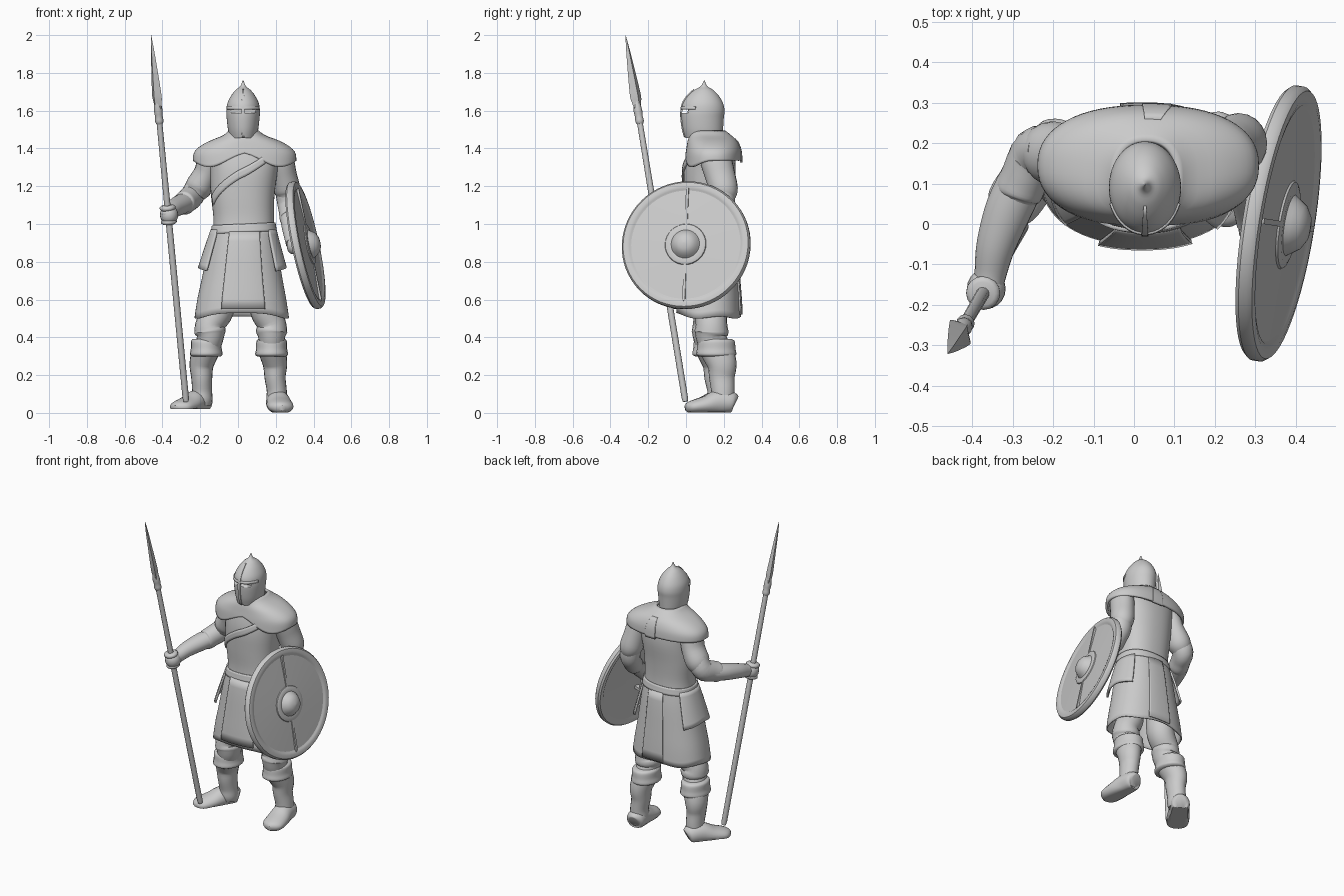
import bpy, bmesh, math
from math import sin, cos, pi, radians
from mathutils import Vector, Matrix

if "Cube" in bpy.data.objects:
    bpy.data.objects.remove(bpy.data.objects["Cube"])


def smooth(rows, k=4):
    """Catmull-Rom resample of rows of numbers."""
    out = []
    for i in range(len(rows) - 1):
        p0, p1, p2, p3 = (rows[min(max(j, 0), len(rows) - 1)] for j in range(i - 1, i + 3))
        for s in range(k):
            t = s / k
            out.append(tuple(.5 * (2*b + (c-a)*t + (2*a-5*b+4*c-d)*t*t + (3*b-a-3*c+d)*t**3)
                             for a, b, c, d in zip(p0, p1, p2, p3)))
    return out + [tuple(rows[-1])]


def finish(name, bm, angle=40, thick=0):
    bmesh.ops.recalc_face_normals(bm, faces=bm.faces[:])
    me = bpy.data.meshes.new(name)
    bm.to_mesh(me)
    bm.free()
    ob = bpy.data.objects.new(name, me)
    bpy.context.collection.objects.link(ob)
    bpy.ops.object.select_all(action='DESELECT')
    ob.select_set(True)
    bpy.context.view_layer.objects.active = ob
    bpy.ops.object.shade_smooth_by_angle(angle=radians(angle))
    if thick:
        m = ob.modifiers.new("thickness", 'SOLIDIFY')
        m.thickness, m.offset = thick, 0
    return ob


def skin(name, rings, closed=True, caps=True, thick=0, angle=40):
    bm = bmesh.new()
    vs = [[bm.verts.new(p) for p in r] for r in rings]
    n = len(vs[0])
    for r, q in zip(vs, vs[1:]):
        for j in range(n if closed else n - 1):
            k = (j + 1) % n
            bm.faces.new((r[j], r[k], q[k], q[j]))
    if caps:
        bm.faces.new(vs[0])
        bm.faces.new(vs[-1])
    return finish(name, bm, angle, thick)


def ring_pt(row, a, off=0, n=2.3):
    cx, cy, z, rx, ry = row
    f = lambda v: math.copysign(abs(v) ** (2 / n), v)
    return Vector((cx + (rx + off) * f(cos(a)), cy + (ry + off) * f(sin(a)), z))


def loft(name, rows, n=2.3, k=4):
    return skin(name, [[ring_pt(r, 2*pi*j/48, 0, n) for j in range(48)] for r in smooth(rows, k)])


def on(rows, z, a, off, n=2.3):
    """Point on a lofted body at height z and angle a."""
    rows = sorted(smooth(rows), key=lambda r: r[2])
    z = min(max(z, rows[0][2]), rows[-1][2])
    for p, q in zip(rows, rows[1:]):
        if z <= q[2]:
            t = (z - p[2]) / (q[2] - p[2])
            return ring_pt([u + (v - u) * t for u, v in zip(p, q)], a, off, n)


def panel(name, rows, a0, a1, top, bot, off=.006, flare=0, thick=.012, steps=8, n=2.3):
    """Cloth or band following a body between two angles; heights are functions of angle."""
    full = a1 - a0 >= 360
    m = 64 if full else 20
    grid = []
    for i in range(steps + 1):
        t = i / steps
        grid.append([])
        for j in range(m):
            a = radians(a0 + (a1 - a0) * j / (m if full else m - 1))
            z0, z1 = (h(a) if callable(h) else h for h in (top, bot))
            grid[-1].append(on(rows, z0 + (z1 - z0) * t, a, off + flare * t, n))
    return skin(name, grid, full, False, thick)


def sweep(name, rows, ref=(0, 1, 0), sides=20, k=4, floor=None, angle=40):
    """Tube through rows of x, y, z, half width, half depth."""
    rows = smooth(rows, k)
    P = [Vector(r[:3]) for r in rows]
    rings = []
    for i, r in enumerate(rows):
        t = (P[min(i + 1, len(P) - 1)] - P[max(i - 1, 0)]).normalized()
        s = Vector(ref).cross(t).normalized()
        u = t.cross(s)
        ring = [P[i] + s * r[3] * cos(2*pi*j/sides) + u * r[4] * sin(2*pi*j/sides) for j in range(sides)]
        if floor is not None:
            for v in ring:
                v.z = max(v.z, floor)
        rings.append(ring)
    return skin(name, rings, angle=angle)


def ball(name, loc, scale):
    bm = bmesh.new()
    bmesh.ops.create_uvsphere(bm, u_segments=20, v_segments=12, radius=1,
                              matrix=Matrix.Translation(loc) @ Matrix.Diagonal((*scale, 1)))
    return finish(name, bm)


def box(name, loc, size, mat=Matrix()):
    bm = bmesh.new()
    bmesh.ops.create_cube(bm, size=1, matrix=mat @ Matrix.Translation(loc) @ Matrix.Diagonal((*size, 1)))
    return finish(name, bm)


front = lambda a: max(0, -sin(a))

# Torso, belt and neck
torso = [(.033, .13, 1.44, .12, .10), (.033, .13, 1.38, .19, .125), (.03, .125, 1.28, .180, .138),
         (.025, .12, 1.15, .168, .130), (.03, .12, 1.03, .16, .124), (.03, .12, .93, .165, .13)]
loft("torso", torso)
panel("belt", torso, 0, 360, lambda a: 1.0 + .008*cos(a), lambda a: .955 + .008*cos(a), .002, .005, steps=4)
panel("chest_strap", torso, -158, -38, lambda a: 1.15 + (a + radians(158))*.125,
      lambda a: 1.10 + (a + radians(158))*.125, .003, steps=3)
loft("neck", [(.03, .12, 1.40, .09, .09), (.03, .11, 1.47, .065, .075), (.03, .10, 1.52, .06, .07)])

# Shoulder mantle
mantle = [(.03, .115, 1.49, .074, .088), (.033, .13, 1.462, .11, .108), (.035, .14, 1.435, .18, .125),
          (.035, .145, 1.40, .240, .136), (.035, .145, 1.36, .266, .142), (.035, .142, 1.27, .262, .146)]
panel("mantle", mantle, 0, 360, 1.49,
      lambda a: 1.335 - .05*abs(sin(2*a))*front(a) + .04*front(a)**8, .0, .0, .014, steps=14)
panel("mantle_back_fold", mantle, 80, 92, 1.45, 1.325, .005)

# Skirt with front flap and hip flaps
skirt = [(.03, .12, .98, .163, .128), (.026, .12, .88, .18, .143), (.022, .12, .72, .208, .156),
         (.02, .12, .60, .232, .165), (.02, .12, .48, .25, .17)]
panel("skirt", skirt, 0, 360, .98, lambda a: .505 + .03*front(a)**6 + .006*sin(5*a), 0, 0, .007, steps=14)
panel("skirt_front_flap", skirt, -112, -64, .96, .55, .006, .006)
panel("skirt_back_flap", skirt, 70, 100, .96, .52, .003, .003)
for side, mid in (("right", 180), ("left", 0)):
    panel(side + "_hip_flap", skirt, mid - 42, mid + 38, .97,
          lambda a: .77 - .03*abs(sin(a)), .004, .026)

# Helmet with eye slit, brow band and ridge
helm = [(.027, .095, 1.455, .070, .098), (.027, .09, 1.50, .080, .106), (.027, .088, 1.56, .087, .112),
        (.027, .09, 1.60, .089, .114), (.027, .09, 1.64, .083, .106), (.027, .092, 1.68, .063, .081),
        (.027, .094, 1.71, .039, .049), (.027, .095, 1.73, .015, .017), (.027, .097, 1.76, .002, .002)]
helmet = loft("helmet", helm, 2)
cutter = box("eye_slit_cutter", (.027, -.02, 1.596), (.126, .08, .018))
cut = helmet.modifiers.new("eye_slit", 'BOOLEAN')
cut.object, cut.operation = cutter, 'DIFFERENCE'
bpy.context.view_layer.objects.active = helmet
bpy.ops.object.modifier_apply(modifier="eye_slit")
bpy.data.objects.remove(cutter)
panel("helmet_brow", helm, -160, -20, 1.622, 1.606, .001, thick=.008, steps=2, n=2)
panel("helmet_ridge", helm, -95, -85, 1.71, 1.46, .001, thick=.01, steps=16, n=2)

# Legs, cuffs, boots and feet: knee, cuff, calf, ankle, heel, toe positions
legs = {"right": ((-.148, .12), (-.168, .14), (-.192, .165), (-.190, .175), (-.172, .235), (-.325, .015), .02),
        "left": ((.178, .135), (.178, .16), (.196, .19), (.205, .195), (.203, .258), (.232, .003), .003)}
for side, (kn, cu, ca, an, he, to, fl) in legs.items():
    hip = (kn[0] * .75 + .01, .13)
    sweep(side + "_trousers", [(*hip, .68, .085, .09), (*hip, .55, .082, .088), (*kn, .47, .076, .083),
          (*kn, .43, .083, .09), (*kn, .395, .070, .08), (*cu, .33, .07, .08)])
    sweep(side + "_boot_cuff", [(*cu, .39, .072, .084), (*cu, .378, .081, .098), (*cu, .34, .082, .102),
          (*cu, .31, .087, .106), (*cu, .298, .075, .09)])
    sweep(side + "_boot", [(*cu, .34, .075, .09), (*ca, .26, .065, .078), (*ca, .19, .056, .068),
          (*an, .12, .053, .062), (*an, .07, .055, .060), (*an, fl + .02, .048, .05)])
    f = lambda t: (he[0] + (to[0] - he[0]) * t, he[1] + (to[1] - he[1]) * t)
    sweep(side + "_foot", [(*f(0), .05, .03, .04), (*f(.03), .053, .050, .053), (*f(.12), .056, .059, .060),
          (*f(.35), .056, .062, .064), (*f(.6), .042, .069, .048), (*f(.85), .032, .066, .037),
          (*f(.97), .028, .045, .028), (*f(1.03), .025, .014, .014)], ref=(0, 0, 1), floor=fl)

# Arms: sleeves, rolled sleeve cuffs, forearms
sweep("right_sleeve", [(-.12, .145, 1.39, .045, .06), (-.145, .15, 1.35, .066, .082), (-.168, .165, 1.27, .066, .08),
      (-.208, .175, 1.195, .072, .078), (-.23, .17, 1.155, .055, .06)])
sweep("right_elbow", [(-.205, .18, 1.215, .060, .065), (-.242, .172, 1.15, .068, .063), (-.268, .12, 1.125, .064, .06),
      (-.285, .08, 1.11, .062, .06), (-.292, .06, 1.107, .05, .05)], ref=(1, 0, 0))
sweep("right_forearm", [(-.265, .13, 1.12, .054, .058), (-.308, .04, 1.10, .052, .058), (-.340, -.05, 1.08, .046, .049),
      (-.354, -.12, 1.06, .040, .040), (-.36, -.16, 1.055, .038, .036)], ref=(1, 0, 0))
sweep("left_sleeve", [(.20, .145, 1.39, .045, .06), (.225, .155, 1.35, .066, .082), (.243, .18, 1.26, .068, .08),
      (.26, .2, 1.18, .07, .075), (.266, .2, 1.14, .055, .06)])
sweep("left_elbow", [(.260, .2, 1.19, .06, .065), (.27, .2, 1.11, .058, .062), (.275, .17, 1.06, .056, .058),
      (.278, .145, 1.03, .056, .058), (.279, .13, 1.02, .045, .05)], ref=(1, 0, 0))
sweep("left_forearm", [(.272, .18, 1.07, .05, .054), (.28, .10, .99, .046, .05), (.285, .03, .92, .036, .038),
      (.287, .0, .895, .034, .034)], ref=(1, 0, 0))
ball("left_hand", (.29, -.012, .885), (.032, .042, .045))
ball("right_hand", (-.365, -.160, 1.048), (.048, .050, .052))

# Spear with gripping fingers
base, tip = Vector((-.275, -.003, .06)), Vector((-.46, -.32, 2.0))
sp = lambda z: base.lerp(tip, (z - .06) / 1.94)
rod = lambda name, zs, ref=(0, 1, 0), **kw: sweep(name, [(*sp(z), a, b) for z, a, b in zs], ref, **kw)
rod("spear_shaft", [(.06, .014, .014), (.08, .017, .017), (1.0, .017, .017), (1.58, .015, .015)], sides=12, k=1)
rod("spear_socket", [(1.53, .017, .017), (1.545, .023, .023), (1.57, .02, .02), (1.60, .023, .023),
                     (1.65, .016, .016)], sides=12, k=2)
rod("spear_blade", [(1.60, .018, .016), (1.66, .037, .020), (1.70, .037, .019), (1.80, .027, .014),
                    (1.92, .013, .008), (2.0, .001, .001)], ref=(.75, .65, 0), sides=4, k=2, angle=25)
for i in range(4):
    z = 1.013 + i * .024
    rod("finger_%d" % (i + 1), [(z - .014, .030, .030), (z - .007, .041, .041), (z + .007, .041, .041),
                                (z + .014, .030, .030)], sides=16, k=2)

# Round shield: board, rim, boss, seams and grip
nz = Vector((.965, -.155, .205)).normalized()
ux = Vector((0, 0, 1)).cross(nz).normalized()
M = Matrix((ux, nz.cross(ux), nz)).transposed().to_4x4()
M.translation = (.358, .001, .888)


def lathe(name, prof, sides=64):
    return skin(name, [[M @ Vector((r*cos(2*pi*j/sides), r*sin(2*pi*j/sides), h)) for j in range(sides)]
                       for r, h in prof])


lathe("shield_board", [(.001, .023), (.15, .020), (.31, .013), (.31, -.014), (.001, -.008)])
lathe("shield_rim", [(.29, .012), (.30, .019), (.315, .023), (.335, .020), (.344, .008), (.344, -.012),
                     (.335, -.022), (.31, -.022), (.29, -.010)])
lathe("shield_boss", [(.112, .018), (.108, .026), (.095, .031), (.076, .030), (.068, .042), (.055, .061),
                      (.032, .075), (.001, .080)], 32)
for s, label in ((-1, "lower"), (1, "upper")):
    box(label + "_shield_seam", (0, s * .205, .019), (.014, .20, .014), M)
    box(label + "_grip_end", (0, s * .08, -.03), (.03, .018, .06), M)
box("shield_grip", (0, 0, -.055), (.03, .17, .018), M)
